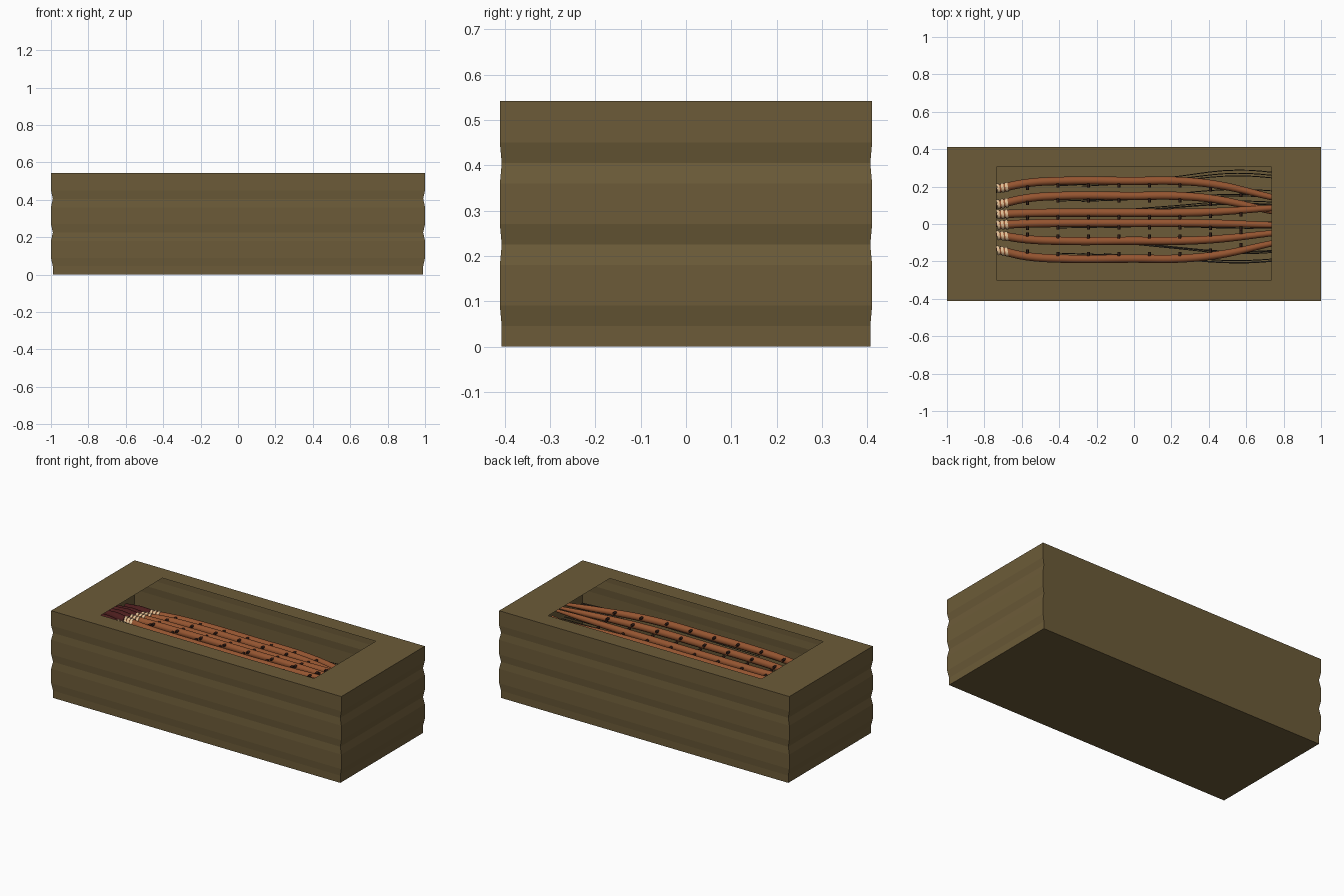
import bpy, bmesh, math, random
from mathutils import Vector

if "Cube" in bpy.data.objects:
    bpy.data.objects.remove(bpy.data.objects["Cube"])
random.seed(4)

def mat(name, c):
    m = bpy.data.materials.new(name)
    m.diffuse_color = (*c, 1)
    m.use_nodes = True
    m.node_tree.nodes["Principled BSDF"].inputs["Base Color"].default_value = m.diffuse_color
    return m

SOIL = mat("soil", (.15, .105, .04))
RED = mat("copper_red", (.30, .09, .03))
DARK = mat("dark_tie", (.03, .012, .008))
CREAM = mat("cream", (.75, .52, .30))
MAROON = mat("maroon", (.07, .012, .012))
FIBRE = mat("fibre", (.06, .045, .03))

# Hollow block: banded walls, floor and a top rim round the opening
def block():
    bm = bmesh.new()
    def ring(x, y, z, dy=0):
        return [bm.verts.new((a * x, b * y + dy, z)) for a, b in ((-1, -1), (1, -1), (1, 1), (-1, 1))]
    def bridge(r, s):
        for i in range(4):
            j = (i + 1) % 4
            bm.faces.new((r[i], r[j], s[j], s[i]))
    profile = [(0, .99), (.045, .99), (.09, 1), (.18, 1), (.225, .99), (.27, 1),
               (.36, 1), (.405, .99), (.45, 1), (.542, 1)]
    rings = [ring(s, .411 * s, z) for z, s in profile]
    bm.faces.new(rings[0][::-1])
    rings.append(ring(.735, .303, .542, .003))
    for r, s in zip(rings, rings[1:]):
        bridge(r, s)
    me = bpy.data.meshes.new("earth_block")
    bm.to_mesh(me)
    me.materials.append(SOIL)
    bpy.context.collection.objects.link(bpy.data.objects.new("earth_block", me))

# Smooth tube through points; the fourth value of a point scales the radius
def tube(name, pts, r, m, sides=1, res=6):
    cu = bpy.data.curves.new(name, 'CURVE')
    cu.dimensions = '3D'
    cu.bevel_depth = r
    cu.bevel_resolution = sides
    cu.resolution_u = res
    cu.use_fill_caps = True
    sp = cu.splines.new('BEZIER')
    sp.bezier_points.add(len(pts) - 1)
    for b, p in zip(sp.bezier_points, pts):
        b.co = p[:3]
        b.radius = p[3] if len(p) > 3 else 1
        b.handle_left_type = b.handle_right_type = 'AUTO'
    cu.materials.append(m)
    o = bpy.data.objects.new(name, cu)
    bpy.context.collection.objects.link(o)

# y at the left end, the middle and the right end, then height
STEMS = [(.19, .23, .145, .365), (.105, .15, .07, .385), (.052, .06, .085, .40),
         (-.005, .005, -.005, .41), (-.06, -.09, -.05, .42), (-.14, -.185, -.105, .43)]

block()
for n, (yl, ym, yr, z) in enumerate(STEMS, 1):
    dl, dr = (yl - ym) * .3, (yr - ym) * .25
    path = [(-.72, yl, z), (-.58, ym + dl, z), (-.40, ym, z), (0, ym, z), (.24, ym, z),
            (.45, ym + dr, z, .95), (.73, yr, z, .75), (.90, yr + (yr - ym) * .45, z, .4)]
    tube(f"stem_{n}", path, .022, RED, 3)
    # cream collars and maroon tip at the left end
    for k in range(3):
        x = -.725 + k * .022
        y = yl + (ym - yl) * (.02 + k * .08)
        tube(f"collar_{n}_{k}", [(x - .007, y - .001, z), (x + .007, y + .001, z)], .026, CREAM, 3, 1)
    tube(f"tip_{n}", [(-.735, yl, z), (-.80, yl * .97, z + .004, 1.1), (-.90, yl * .93, z + .01, .6)],
         .024, MAROON, 3)
    # dark studs along the inner flank
    side = -1 if ym > 0 else 1
    for k in range(8):
        x = -.57 + k * .163
        y = ym
        if x < -.45:
            y += dl
        elif x > .3:
            y += (yr - ym) * ((x - .24) / .49) ** 1.3
        y += side * .024
        tube(f"stud_{n}_{k}", [(x, y - .011, z + .012), (x, y + .011, z + .012)], .008, DARK, 1, 1)
    # fine fibres running alongside and fanning out to the right
    for k in range(3):
        o = random.uniform(-.035, .035)
        fan = ym * 1.3 + o * 1.5
        tube(f"fibre_{n}_{k}", [(-.4 + .12 * k, ym + side * .02 + o * .3, z - .015),
                                (.2, ym * 1.12 + o, z - .02), (.55, fan, z - .025),
                                (.85, fan * .92, z - .03)], .0025, FIBRE, 0, 5)
